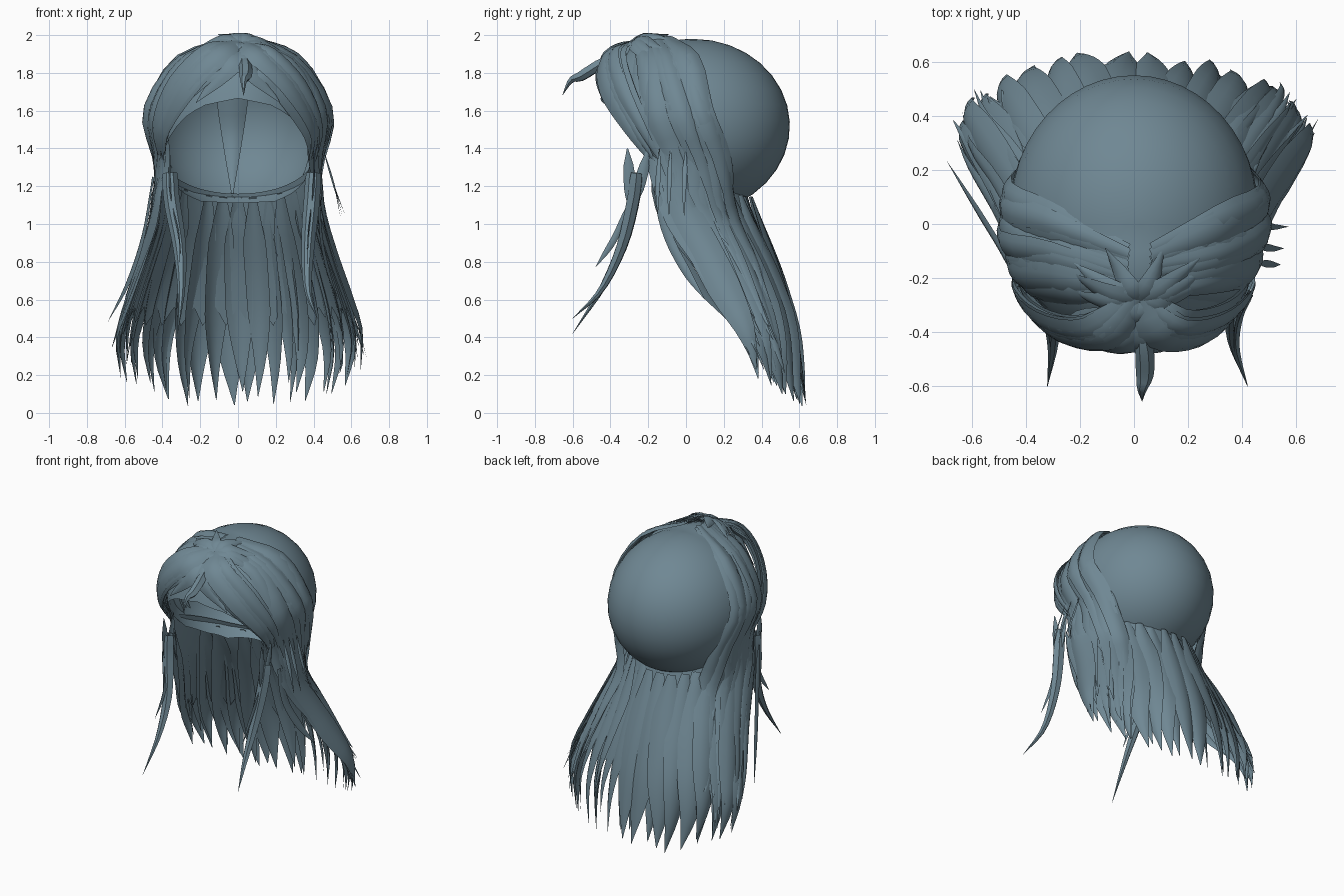
import bpy, bmesh, math, random
from mathutils import Vector as V, Quaternion

if "Cube" in bpy.data.objects:
    bpy.data.objects.remove(bpy.data.objects["Cube"])

random.seed(4)
R = random.uniform
C = V((0, 0.04, 1.52))                      # head centre and radii
RX, RY, RZ = 0.46, 0.51, 0.46
mat = bpy.data.materials.new("slate blue hair")
mat.diffuse_color = (0.16, 0.245, 0.295, 1)
mat.use_nodes = True
mat.node_tree.nodes["Principled BSDF"].inputs["Base Color"].default_value = mat.diffuse_color


def finish(bm, name):
    me = bpy.data.meshes.new(name)
    bm.to_mesh(me)
    bm.free()
    me.materials.append(mat)
    me.shade_smooth()
    me.set_sharp_from_angle(angle=math.radians(40))
    ob = bpy.data.objects.new(name, me)
    bpy.context.collection.objects.link(ob)


def interp(table, x):
    """Linear lookup in rows (key, values...) sorted by rising key."""
    x = max(table[0][0], min(table[-1][0], x))
    for a, b in zip(table, table[1:]):
        if x <= b[0]:
            f = (x - a[0]) / (b[0] - a[0])
            return [p + (q - p) * f for p, q in zip(a[1:], b[1:])]


def on_head(d, off=0.0):
    """Point on the scalp in direction d, raised at the front crown."""
    d = V(d).normalized()
    p = V((RX * d.x, RY * d.y, RZ * d.z)) + C + d * off
    f = max(0, min(1, (-p.y - 0.05) / 0.3))
    p.z += 0.095 * max(0, d.z) * f * max(0, 1 - (p.x / RX) ** 2)
    return p


# height, half width, y of the sides, y of the back
RINGS = [(0.0, 0.56, 0.41, 0.64), (0.2, 0.63, 0.37, 0.61), (0.4, 0.645, 0.32, 0.58),
         (0.6, 0.58, 0.21, 0.53), (0.8, 0.51, 0.10, 0.47), (1.0, 0.44, -0.02, 0.39),
         (1.2, 0.42, -0.12, 0.33), (1.45, 0.42, -0.19, 0.38)]


def on_fall(a, z, off=0.0):
    """Point on the long hanging hair; a is the angle away from the back."""
    x, ys, yb = interp(RINGS, z)
    return V(((x + off) * math.sin(a), ys + (yb - ys + off) * math.cos(a), z))


def spline(pts, n):
    """Catmull-Rom through the points."""
    pts = [V(p) for p in pts]
    q = [2 * pts[0] - pts[1]] + pts + [2 * pts[-1] - pts[-2]]
    out = []
    for i in range(n + 1):
        s = i / n * (len(pts) - 1)
        k = min(int(s), len(pts) - 2)
        t = s - k
        a, b, c, d = q[k:k + 4]
        out.append(0.5 * (2 * b + (c - a) * t + (2 * a - 5 * b + 4 * c - d) * t * t
                          + (3 * b - a - 3 * c + d) * t ** 3))
    return out


OPEN = [(-1, -0.12), (-0.5, 0.12), (0, 0.2), (0.5, 0.12), (1, -0.12)]
TUBE = [(-1, 0), (-0.4, 0.8), (0.5, 0.7), (1, 0), (0.4, -0.8), (-0.5, -0.7)]


def strand(bm, pts, width, section=OPEN, root=0.5, taper=0.6, n=14, normal=None, twist=0.0):
    """Sweep a section along a path, ending in a pointed tip."""
    path = spline(pts, n)
    rows = []
    for i, p in enumerate(path):
        t = i / n
        tan = (path[min(i + 1, n)] - path[max(i - 1, 0)]).normalized()
        if normal:
            nor = V(normal)
        else:
            yc = C.y if p.z > 1.2 else interp(RINGS, p.z)[1]
            nor = p - V((0, yc, min(p.z, C.z)))
        side = Quaternion(tan, twist * t) @ tan.cross(nor).normalized()
        nor = side.cross(tan)
        w = width / 2 * min(1, root + t * 3)
        if t > taper:
            w *= max(0.02, 1 - ((t - taper) / (1 - taper)) ** 1.4)
        rows.append([bm.verts.new(p + side * a * w + nor * b * w) for a, b in section])
    m = len(section)
    for r, s in zip(rows, rows[1:]):
        for j in range(m if section is TUBE else m - 1):
            k = (j + 1) % m
            bm.faces.new((r[j], s[j], s[k], r[k]))


# Smooth scalp shell, open at the face and neck
HAIRLINE = [(0, 1.11), (60, 1.12), (85, 1.17), (105, 1.25), (122, 1.42), (140, 1.55), (155, 1.61), (180, 1.64)]
bm = bmesh.new()
NA, NR = 48, 14
top = bm.verts.new(on_head((0, 0, 1)))
grid = []
for i in range(NA):
    deg = i * 360 / NA
    z = interp(HAIRLINE, min(deg, 360 - deg))[0]
    end = math.acos((z - C.z) / RZ)
    a = math.radians(deg)
    grid.append([bm.verts.new(on_head((math.sin(a) * math.sin(end * j / NR),
                                       math.cos(a) * math.sin(end * j / NR),
                                       math.cos(end * j / NR)))) for j in range(1, NR + 1)])
for i in range(NA):
    g, h = grid[i], grid[(i + 1) % NA]
    bm.faces.new((top, h[0], g[0]))
    for j in range(NR - 1):
        bm.faces.new((g[j], h[j], h[j + 1], g[j + 1]))
finish(bm, "scalp_shell")

# Long back hair: solid upper sheet, then outer and inner clumps
bm = bmesh.new()
sheet = []
for i in range(31):
    a = math.radians(-90 + 6 * i)
    z0 = 1.36 - 0.2 * math.cos(a)
    z1 = 0.56 if i % 2 else 0.46
    sheet.append([bm.verts.new(on_fall(a, z0 + (z1 - z0) * j / 8, -0.02)) for j in range(9)])
for g, h in zip(sheet, sheet[1:]):
    for j in range(8):
        bm.faces.new((g[j], g[j + 1], h[j + 1], h[j]))
finish(bm, "back_hair_sheet")

bm = bmesh.new()
for count, off, width, lift in ((16, 0.0, 0.17, 0.0), (15, -0.025, 0.13, 0.05)):
    for i in range(count):
        u = -1 + 2 * (i + 0.5) / count
        a = u * math.pi / 2
        tip = 0.01 + 0.17 * u * u + lift + R(0, 0.1)
        start = 1.14 + 0.14 * u * u
        sway = R(-0.08, 0.08)
        o = off + R(-0.02, 0.02)
        pts = [on_fall(a + sway * (k / 5) ** 2, start + (tip - start) * k / 5, o) for k in range(6)]
        strand(bm, pts, width * R(0.85, 1.15), root=0.3, taper=0.55, twist=R(-0.4, 0.4) - 0.5 * u)
finish(bm, "back_hair_clumps")

# Side hair swept from the parting over the temples into the long hair
bm = bmesh.new()
for s in (-1, 1):
    for i in range(18):
        k = i / 17
        off = R(0.0, 0.04)
        yk = -0.62 + 0.75 * k + R(-0.06, 0.06)
        pts = [on_head((0.08 * s + 0.04, -0.62 + 0.4 * k, 0.8), off * 0.4),
               on_head((0.55 * s, -0.55 + 0.5 * k + R(-0.05, 0.05), 0.6), off * 0.8),
               on_head((s, yk, 0.15), off + R(-0.015, 0.015)),
               on_head((s * 0.95, yk + 0.22, -0.42), off * 0.6)]
        a = s * math.radians(92 - 46 * k + R(-5, 5))
        tip = R(0.2, 0.5)
        if i % 4 == 3:
            tip = R(0.75, 0.95)
        for z in (1.05, 0.8, 0.55, 0.3):
            if z > tip + 0.08:
                pts.append(on_fall(a, z, off * 0.6))
        pts.append(on_fall(a - s * 0.03, tip, off * 0.6 + R(-0.01, 0.03)))
        strand(bm, pts, R(0.08, 0.14), taper=0.55, n=22, twist=R(-0.9, 0.3) * s)
finish(bm, "side_hair")

# Bangs parted in the middle
bm = bmesh.new()
for s in (-1, 1):
    for i in range(11):
        k = i / 10
        off = R(0.015, 0.05)
        end = 0.02 + 0.12 * k + R(-0.06, 0.06)
        pts = [on_head((0.05, -0.55 - 0.1 * k, 0.85), off * 0.4),
               on_head((s * (0.18 + 0.2 * k), -0.85, 0.64 + 0.1 * k), off + 0.04),
               on_head((s * (0.48 + 0.27 * k), -0.78, 0.34 + 0.1 * k), off + 0.03),
               on_head((s * (0.76 + 0.12 * k), -0.62 + 0.12 * k, -0.02), off),
               on_head((s * 0.9, -0.52 + 0.22 * k, -0.4 - end), off * 0.5)]
        strand(bm, pts, R(0.08, 0.16), taper=0.5, n=16, twist=R(-0.4, 0.4))
    # shorter ragged pieces along the hairline
    for x, e in ((0.1, 0.42), (0.3, 0.62), (0.5, 0.8)):
        strand(bm, [on_head((s * x * 0.5, -0.75, 0.75), 0.03), on_head((s * x, -0.85, 0.5), 0.07),
                    on_head((s * e, -0.82, 0.2), 0.04)], 0.14, n=10, taper=0.4)
finish(bm, "bangs")

# Crown tufts around the parting
bm = bmesh.new()
for i in range(13):
    a = i * math.tau / 13 + R(-0.2, 0.2)
    d = V((0.04, -0.62, 0.8))
    e = V((math.cos(a) * 0.42, math.sin(a) * 0.3, 0))
    strand(bm, [on_head(d, 0.02), on_head(d + e * 0.5, 0.035), on_head(d + e, 0.025),
                on_head(d + e * 1.5, R(0.0, 0.04))], R(0.07, 0.11), n=8, taper=0.3, twist=R(-0.5, 0.5))
finish(bm, "crown_tufts")

# Small curl over the forehead
bm = bmesh.new()
strand(bm, [(0.03, -0.40, 1.88), (0.04, -0.48, 1.83), (0.04, -0.56, 1.78), (0.03, -0.61, 1.76),
            (0.03, -0.655, 1.68)], 0.07, TUBE, taper=0.4, n=10, normal=(0, -0.6, 0.8))
finish(bm, "forehead_curl")

# Two loose locks in front of the ears
for s, name, xs in ((-1, "left", (0.36, 0.35, 0.31, 0.30, 0.32)),
                    (1, "right", (0.40, 0.39, 0.37, 0.37, 0.42))):
    bm = bmesh.new()
    yz = ((-0.26, 1.27), (-0.28, 1.12), (-0.34, 0.88), (-0.45, 0.65), (-0.6, 0.42 if s < 0 else 0.5))
    strand(bm, [(s * x, y, z) for x, (y, z) in zip(xs, yz)], 0.085, TUBE,
           root=0.9, taper=0.3, normal=(0, -1, 0.2))
    for y0, y1, y2 in ((-0.31, -0.3, -0.3), (-0.2, -0.24, -0.29)):
        strand(bm, [(s * xs[0], y0, 1.4), (s * xs[0], y1, 1.23), (s * xs[1], y2, 1.07)], 0.06,
               root=0.1, n=8, normal=(s, 0, 0))
    strand(bm, [(s * xs[1], -0.3, 1.1), (s * xs[2], -0.38, 0.92), (s * xs[2], -0.48, 0.77)], 0.035,
           n=8, normal=(s, 0, 0))
    finish(bm, name + "_front_lock")

# Stray wisps at the sides
bm = bmesh.new()
strand(bm, [(-0.45, -0.17, 1.25), (-0.5, -0.08, 0.95), (-0.58, 0.05, 0.7), (-0.69, 0.23, 0.48)], 0.06)
strand(bm, [(0.43, -0.16, 1.2), (0.44, -0.1, 0.95), (0.48, 0.0, 0.75), (0.53, 0.1, 0.6)], 0.05)
for y in (-0.14, -0.08, 0.0):
    strand(bm, [(0.45, y, 1.4), (0.51, y - 0.01, 1.2), (0.57 + y * 0.2, y - 0.01, 1.04)], 0.03,
           n=8, root=0.1, taper=0.3)
finish(bm, "side_wisps")

# Narrow wedge hanging inside the shell
bm = bmesh.new()
strand(bm, [(-0.03, 0.40, 1.7), (-0.03, 0.44, 1.45), (-0.03, 0.32, 1.14)], 0.17,
       root=1, taper=0.02, n=8, normal=(0, -1, 0))
finish(bm, "inner_wedge")
